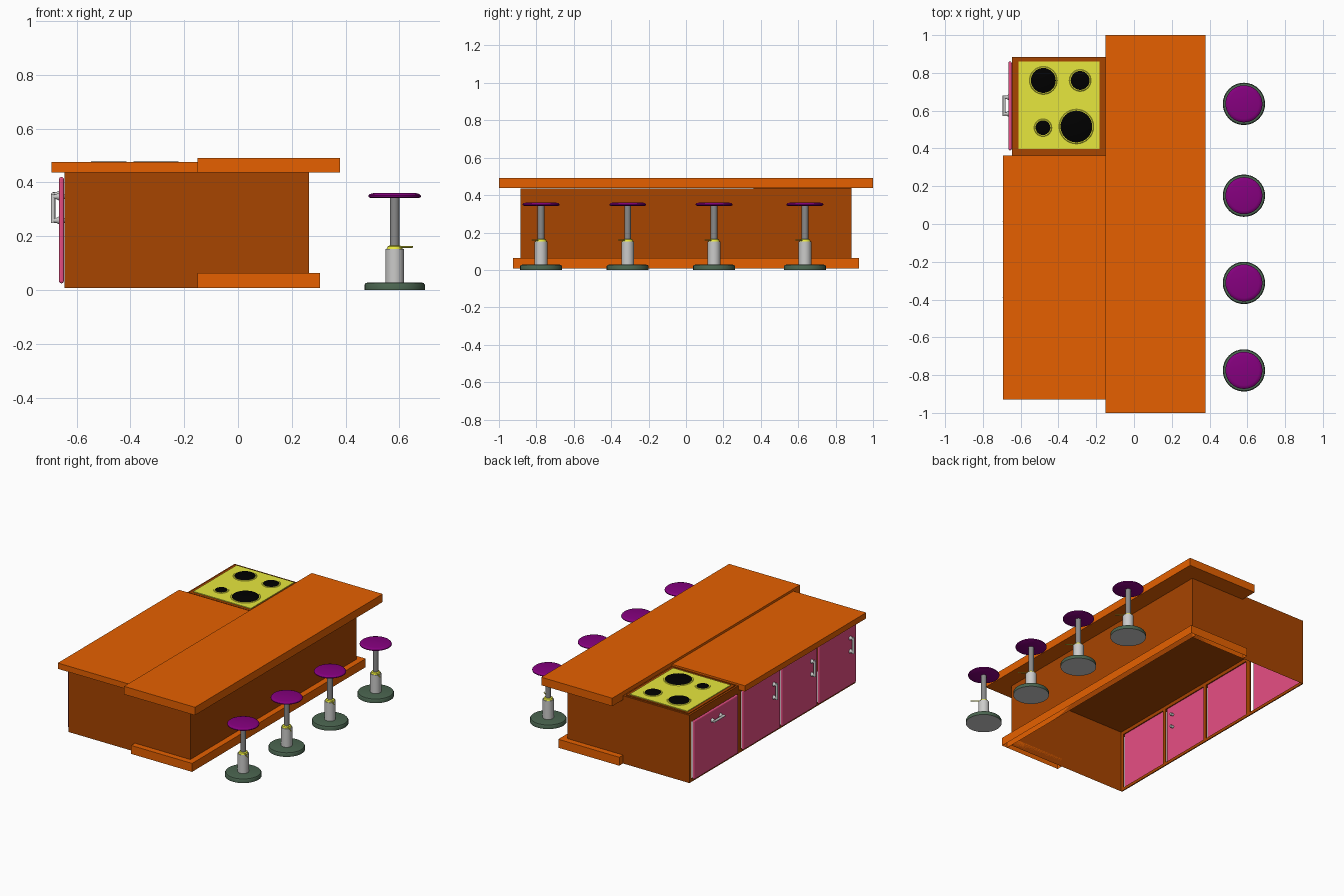
import bpy, bmesh, math
from mathutils import Vector

if "Cube" in bpy.data.objects:
    bpy.data.objects.remove(bpy.data.objects["Cube"])

def mat(name, r, g, b):
    m = bpy.data.materials.new(name)
    m.diffuse_color = (r, g, b, 1)
    m.use_nodes = True
    m.node_tree.nodes["Principled BSDF"].inputs["Base Color"].default_value = m.diffuse_color
    return m

ORANGE = mat("orange wood", 0.79, 0.118, 0.0)
BROWN = mat("brown wood", 0.39, 0.058, 0.0)
PINK = mat("pink door", 0.84, 0.08, 0.24)
YELLOW = mat("yellow enamel", 0.84, 0.84, 0.05)
BLACK = mat("black burner", 0.0, 0.0, 0.0)
PURPLE = mat("purple seat", 0.235, 0.0, 0.21)
GREEN = mat("grey green base", 0.07, 0.13, 0.08)
LIGHT = mat("light steel", 0.60, 0.60, 0.59)
DARK = mat("dark steel", 0.25, 0.25, 0.25)

def finish(name, bm, m, smooth=False):
    me = bpy.data.meshes.new(name)
    bm.to_mesh(me)
    bm.free()
    me.materials.append(m)
    ob = bpy.data.objects.new(name, me)
    bpy.context.collection.objects.link(ob)
    if smooth:
        bpy.ops.object.select_all(action='DESELECT')
        ob.select_set(True)
        bpy.context.view_layer.objects.active = ob
        bpy.ops.object.shade_smooth_by_angle(angle=math.radians(35))
    return ob

def box(name, m, x, y, z, bevel=0, drop=()):
    """Box from ranges; drop lists outward normals of faces left open."""
    bm = bmesh.new()
    bmesh.ops.create_cube(bm, size=1)
    for v in bm.verts:
        v.co = Vector([r[0] if c < 0 else r[1] for c, r in zip(v.co, (x, y, z))])
    bm.normal_update()
    gone = [f for f in bm.faces if any(f.normal.dot(Vector(d)) > 0.9 for d in drop)]
    bmesh.ops.delete(bm, geom=gone, context='FACES')
    ob = finish(name, bm, m)
    if bevel:
        b = ob.modifiers.new("bevel", 'BEVEL')
        b.width, b.segments = bevel, 3
    return ob

def lathe(name, m, x, y, profile, seg=32):
    """Solid of revolution from (radius, z) points, capped at both ends."""
    bm = bmesh.new()
    rings = [[bm.verts.new((x + r * math.cos(2 * math.pi * i / seg),
                            y + r * math.sin(2 * math.pi * i / seg), z))
              for i in range(seg)] for r, z in profile]
    for a, b in zip(rings, rings[1:]):
        for i in range(seg):
            j = (i + 1) % seg
            bm.faces.new((a[i], a[j], b[j], b[i]))
    bm.faces.new(rings[0][::-1])
    bm.faces.new(rings[-1])
    return finish(name, bm, m, True)

def rod(name, m, a, b, r, r2=None, seg=12):
    a, b = Vector(a), Vector(b)
    bm = bmesh.new()
    bmesh.ops.create_cone(bm, cap_ends=True, segments=seg, radius1=r,
                          radius2=r if r2 is None else r2, depth=(b - a).length)
    q = Vector((0, 0, 1)).rotation_difference(b - a)
    for v in bm.verts:
        v.co = q @ v.co + (a + b) / 2
    return finish(name, bm, m, True)

# Worktops
box("bar_top", ORANGE, (-0.15, 0.379), (-1, 1), (0.437, 0.491))
box("lower_counter", ORANGE, (-0.693, -0.15), (-0.93, 0.362), (0.437, 0.476))

# Cabinet shell, open underneath and on the door side
box("cabinet_shell", BROWN, (-0.645, 0.264), (-0.885, 0.885), (0.007, 0.436),
    drop=[(0, 0, -1), (-1, 0, 0)])

# Door side frame: rails and stiles
WALL = (-0.645, -0.638)
box("bottom_rail", BROWN, WALL, (-0.885, 0.885), (0.007, 0.027))
box("top_rail", BROWN, WALL, (-0.885, 0.885), (0.412, 0.436))
for i, (a, b) in enumerate([(-0.885, -0.865), (-0.475, -0.45), (-0.08, -0.055),
                            (0.335, 0.375), (0.86, 0.885)]):
    box(f"stile_{i}", BROWN, WALL, (a, b), (0.027, 0.412))

# Baseboard wrapping the bar side, open underneath
BZ, DOWN = (0.007, 0.064), [(0, 0, -1)]
box("baseboard_side", ORANGE, (0.264, 0.305), (-0.925, 0.925), BZ, drop=DOWN)
for s, n in ((-1, "front"), (1, "back")):
    box("baseboard_" + n, ORANGE, (-0.15, 0.264), sorted((s * 0.885, s * 0.925)), BZ, drop=DOWN)

# Doors with handles
def handle(name, centre, axis, inner=-0.64):
    c, d = Vector(centre), Vector(axis)
    rod(name + "_grip", LIGHT, c - d * 0.054, c + d * 0.054, 0.008)
    for s in (-1, 1):
        p = c + d * s * 0.044
        rod(f"{name}_peg_{s}", LIGHT, (inner, p.y, p.z), p, 0.009)
        rod(f"{name}_flange_{s}", LIGHT, (-0.662, p.y, p.z), (-0.676, p.y, p.z), 0.016, 0.009)

for i, (a, b) in enumerate([(-0.868, -0.47), (-0.453, -0.075), (-0.058, 0.34), (0.39, 0.86)]):
    box(f"door_{i}", PINK, (-0.665, -0.647), (a, b), (0.025, 0.42), bevel=0.008)
for i, y in enumerate((-0.80, -0.39, 0.015)):
    handle(f"door_handle_{i}", (-0.687, y, 0.303), (0, 0, 1), -0.625 if i == 1 else -0.65)
handle("oven_handle", (-0.687, 0.627, 0.355), (0, 1, 0), -0.65)

# Cooker: raised frame, enamel hob, burners with trim rings
box("cooker_frame", BROWN, (-0.645, -0.15), (0.362, 0.885), (0.436, 0.464))
box("cooker_rim", BROWN, (-0.632, -0.162), (0.377, 0.873), (0.464, 0.469))
box("hob", YELLOW, (-0.612, -0.182), (0.397, 0.86), (0.469, 0.474))
for i, (x, y, r) in enumerate([(-0.48, 0.76, 0.066), (-0.285, 0.76, 0.050),
                               (-0.482, 0.51, 0.039), (-0.305, 0.516, 0.084)]):
    lathe(f"burner_{i}", BLACK, x, y, [(r, 0.474), (r, 0.4765), (r - 0.003, 0.478)])
    lathe(f"burner_ring_{i}", YELLOW, x, y, [(r + 0.008, 0.474), (r + 0.005, 0.4765), (r, 0.4765)])

# Stools
for i, y in enumerate((-0.775, -0.312, 0.15, 0.636)):
    x = 0.582
    base = lathe(f"stool_base_{i}", GREEN, x, y,
                 [(0.112, 0), (0.112, 0.02), (0.108, 0.026), (0.1, 0.028)])
    base.data.materials.append(LIGHT)
    for f in base.data.polygons:      # steel underside
        f.material_index = int(f.normal.z < -0.9)
    lathe(f"stool_column_{i}", LIGHT, x, y, [(0.034, 0.028), (0.034, 0.152)])
    lathe(f"stool_collar_{i}", YELLOW, x, y, [(0.03, 0.152), (0.026, 0.162), (0.019, 0.166)])
    rod(f"stool_lever_{i}", YELLOW, (x, y, 0.159), (x + 0.067, y - 0.05, 0.16), 0.004, 0.003, 8)
    lathe(f"stool_post_{i}", DARK, x, y, [(0.018, 0.15), (0.018, 0.346)])
    lathe(f"stool_seat_{i}", PURPLE, x, y,
          [(0.092, 0.343), (0.098, 0.346), (0.098, 0.351), (0.092, 0.357), (0.08, 0.36)])
